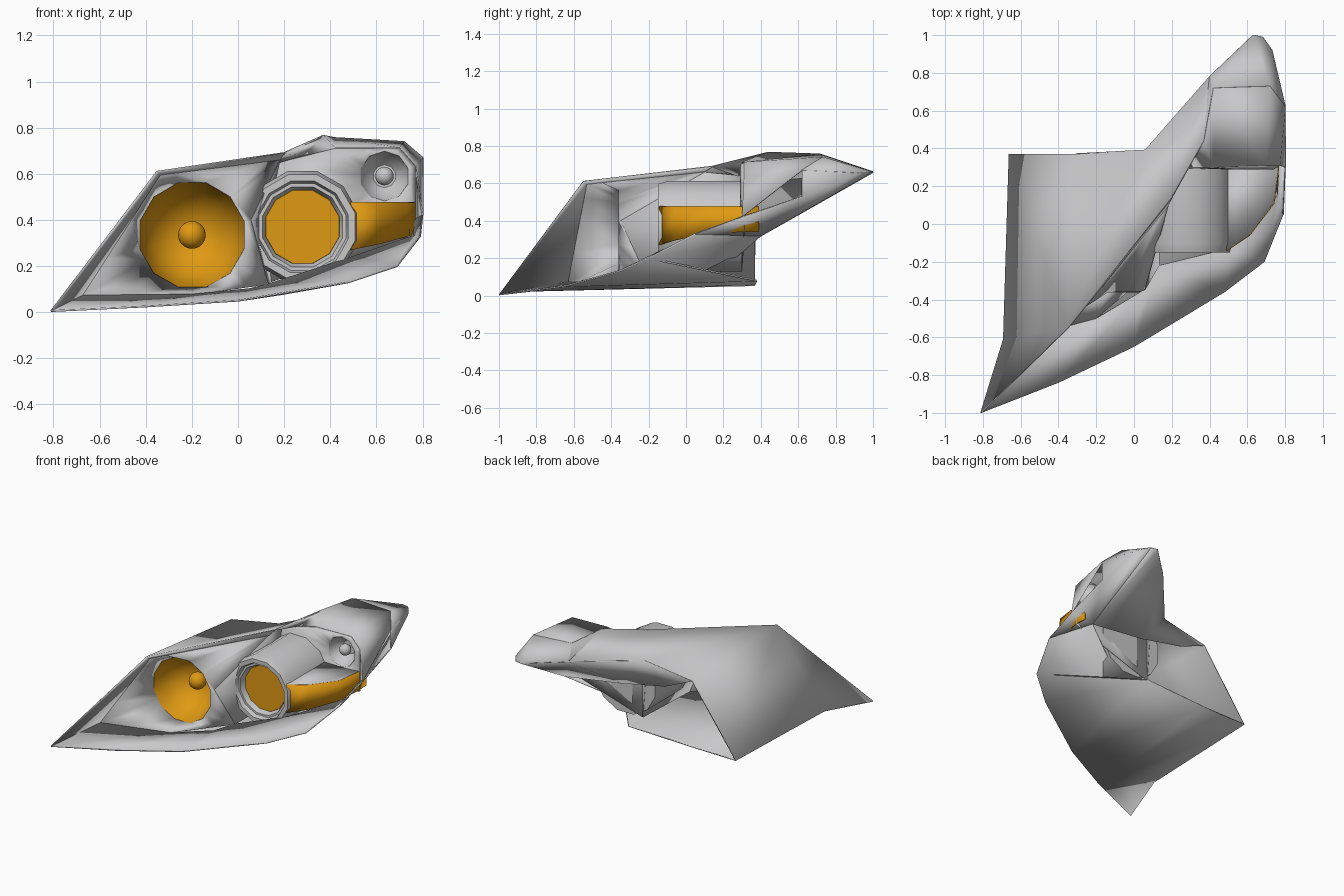
import bpy
import bmesh
from math import sin, cos, pi, atan2, radians
from mathutils import Vector

cube = bpy.data.objects.get("Cube")
if cube:
    bpy.data.objects.remove(cube, do_unlink=True)

parts = []


def make_material(name, colour):
    mat = bpy.data.materials.new(name)
    mat.use_nodes = True
    mat.diffuse_color = colour
    mat.node_tree.nodes["Principled BSDF"].inputs["Base Color"].default_value = colour
    return mat


silver = make_material("silver_grey", (.58, .58, .59, 1))
amber = make_material("amber", (.74, .32, .006, 1))


def add_part(name, mesh, mat):
    mesh.materials.append(mat)
    obj = bpy.data.objects.new(name, mesh)
    bpy.context.collection.objects.link(obj)
    parts.append(obj)
    return obj


def build(name, verts, faces, mat, thickness=0.0):
    mesh = bpy.data.meshes.new(name)
    mesh.from_pydata([tuple(v) for v in verts], [], faces)
    bm = bmesh.new()
    bm.from_mesh(mesh)
    bmesh.ops.remove_doubles(bm, verts=bm.verts, dist=.0005)
    bmesh.ops.recalc_face_normals(bm, faces=bm.faces)
    bm.to_mesh(mesh)
    bm.free()
    obj = add_part(name, mesh, mat)
    if thickness:
        solid = obj.modifiers.new("Thickness", "SOLIDIFY")
        solid.thickness = thickness
        solid.offset = 0


def loft(name, first, second, mat=silver, thickness=.008):
    """Strip of quads between two rails of equal length."""
    n = len(first)
    faces = [(i, i + 1, n + i + 1, n + i) for i in range(n - 1)]
    build(name, first + second, faces, mat, thickness)


def ring(centre, radius, y, sides):
    cx, cz = centre
    return [Vector((cx + radius * cos(2 * pi * (i + .5) / sides), y,
                    cz + radius * sin(2 * pi * (i + .5) / sides))) for i in range(sides)]


def lathe(name, centre, profile, sides, mat):
    """Turned part about an axis along y, closed at its last (radius, y) ring."""
    verts, faces = [], []
    for radius, y in profile:
        verts += ring(centre, radius, y, sides)
    for k in range(len(profile) - 1):
        for i in range(sides):
            j = (i + 1) % sides
            faces.append((k * sides + i, k * sides + j,
                          (k + 1) * sides + j, (k + 1) * sides + i))
    last = (len(profile) - 1) * sides
    faces.append(tuple(range(last, last + sides)))
    build(name, verts, faces, mat)


def ball(name, location, radius, mat):
    mesh = bpy.data.meshes.new(name)
    bm = bmesh.new()
    bmesh.ops.create_uvsphere(bm, u_segments=16, v_segments=10, radius=radius)
    bm.to_mesh(mesh)
    bm.free()
    add_part(name, mesh, mat).location = location


def hit(centre, angle, loop):
    """Point where a ray from the centre, in the xz plane, meets a loop."""
    dx, dz = cos(angle), sin(angle)
    best = None
    for a, b in zip(loop, loop[1:] + loop[:1]):
        ex, ez = b.x - a.x, b.z - a.z
        det = ex * dz - ez * dx
        if abs(det) < 1e-9:
            continue
        px, pz = centre[0] - a.x, centre[1] - a.z
        t = (px * dz - pz * dx) / det
        dist = (px * ez - pz * ex) / det
        if -.0001 <= t <= 1.0001 and dist > 0 and (best is None or dist < best[0]):
            best = (dist, a.lerp(b, t))
    return best[1]


def funnel(name, centre, outer, inner):
    """Bezel surface from a free outline to the rim of a lamp."""
    outer = [Vector(p) for p in outer]
    angles = sorted({round(atan2(p.z - centre[1], p.x - centre[0]), 4)
                     for p in outer + inner})
    angles.append(angles[0])
    loft(name, [hit(centre, a, outer) for a in angles],
         [hit(centre, a, inner) for a in angles], thickness=.004)


# Named corner points of the outer shell
P = dict(
    tip=(-.81, -1, .005), ridge=(-.35, -.55, .61), brow=(.2, .14, .69),
    peak=(.37, .44, .765), crown=(.42, .72, .755), crown_l=(.72, .73, .738),
    shoulder=(.8, .62, .67), side_low=(-.69, -.61, .05), side_back=(-.66, .37, .055),
    roof_back=(-.31, .37, .54), notch=(.06, .39, .6), mid_back=(.4, .78, .65),
    end_r=(.63, 1, .66), end_l=(.68, .99, .66), end_side=(.73, .92, .655),
    lip_a=(-.4, -.84, .025), lip_b=(0, -.65, .05), lip_c=(.48, -.36, .13),
    lip_d=(.69, -.2, .2), lip_e=(.79, .05, .33), lip_f=(.8, .3, .42), lip_g=(.8, .62, .53),
    base_a=(-.3, .37, .06), base_b=(.2, .38, .08), base_c=(.18, .12, .08),
    base_d=(.7, .4, .32), flange=(-.1, .38, .45), flange_mid=(.25, .38, .38),
)


def pts(names):
    return [P[n] for n in names.split()]


def shell(name, *faces):
    names = sorted({n for f in faces for n in f.split()})
    build(name, [P[n] for n in names],
          [tuple(names.index(n) for n in f.split()) for f in faces], silver, .008)


# Outer housing
shell("roof_shell",
      "tip side_low ridge", "ridge side_low side_back roof_back",
      "ridge roof_back notch brow", "brow notch mid_back peak",
      "peak mid_back crown", "crown mid_back end_r crown_l",
      "crown_l end_r end_l end_side", "crown_l end_side shoulder")
shell("side_wall",
      "shoulder end_side lip_g", "lip_g end_side base_d", "lip_f lip_g base_d",
      "lip_e lip_f base_d", "end_side end_l base_d")
shell("rear_underside",
      "roof_back notch flange", "notch mid_back flange_mid flange",
      "mid_back end_r base_d flange_mid", "end_r end_l base_d")
loft("bottom_shell", pts("tip lip_a lip_b lip_c lip_d lip_e"),
     pts("side_low side_back base_a base_b base_c base_d"))

# Inner bezel points shared by the floor, frame and funnel
corner, top_left = (-.68, -.63, .07), (-.34, -.53, .595)
floor_mid, divider, pillar = (-.2, -.5, .075), (.13, -.22, .12), (.055, -.35, .4)
top_right = (.18, .1, .66)

# Floor, frame and hood of the recess
loft("recess_floor", pts("tip lip_a lip_b lip_c lip_d lip_e lip_f"),
     [corner, floor_mid, (.05, -.35, .1), divider, (.5, -.13, .24),
      (.76, .15, .33), (.77, .31, .4)])
loft("left_frame", pts("tip ridge brow"), [corner, top_left, top_right])
loft("recess_hood", pts("brow peak crown crown_l shoulder lip_f"),
     [(.14, .28, .64), (.28, .3, .68), (.42, .3, .71), (.7, .31, .71),
      (.77, .31, .63), (.77, .31, .4)])
loft("divider_wall", [top_right, pillar, divider],
     [(.14, .3, .64), (.12, .3, .4), (.14, .3, .13)])

# Main reflector with its bulb
main = (-.2, .335)
funnel("main_bezel", main, [corner, top_left, top_right, pillar, divider, floor_mid],
       ring(main, .235, -.36, 12))
lathe("main_reflector", main, [(.235, -.36), (.215, -.28), (.18, -.21),
                               (.12, -.15), (.05, -.12)], 12, amber)
ball("main_bulb", (main[0], -.18, main[1]), .06, amber)

# Projector barrel and lens
projector = (.28, .37)
lathe("projector_barrel", projector,
      [(.165, -.08), (.18, -.12), (.195, -.12), (.205, -.15),
       (.235, -.15), (.25, -.1), (.25, .3)], 12, silver)
lathe("projector_lens", projector, [(.166, -.08), (.164, -.085)], 12, amber)

# Small lamp set in the back plate
small = (.635, .59)
funnel("back_plate", small,
       [(.14, .3, .13), (.14, .3, .64), (.42, .3, .71), (.7, .31, .71),
        (.77, .31, .63), (.77, .31, .33)], ring(small, .108, .29, 10))
lathe("small_reflector", small, [(.108, .29), (.09, .34), (.05, .38)], 10, silver)
ball("small_bulb", (small[0], .33, small[1]), .04, silver)

# Turn signal wrapping round the corner, with a shelf on top
low = [(.49, -.14, .27), (.61, -.06, .295), (.74, .11, .33), (.765, .3, .34), (.76, .39, .34)]
high = [(x, y, .475) for x, y, z in low]
loft("turn_signal", low, high, amber)
build("signal_shelf", high[:4] + [(.46, .3, .475)], [tuple(range(5))], silver, .006)

# Soft shading with sharp creases kept
bpy.ops.object.select_all(action="DESELECT")
for obj in parts:
    obj.select_set(True)
bpy.context.view_layer.objects.active = parts[0]
bpy.ops.object.shade_smooth_by_angle(angle=radians(35))
